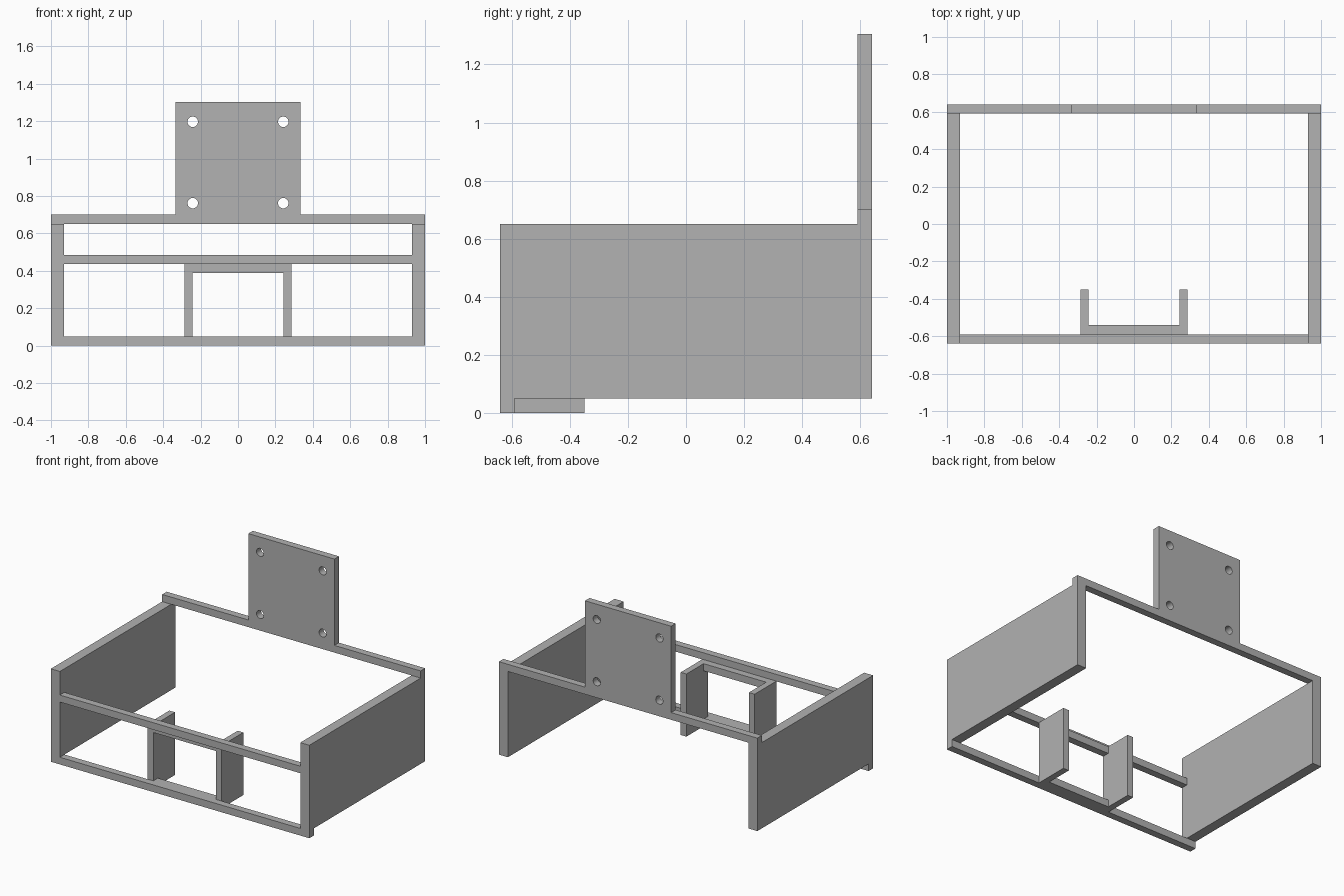
import bpy
import bmesh
from mathutils import Matrix, Vector

cube = bpy.data.objects.get("Cube")
if cube:
    bpy.data.objects.remove(cube, do_unlink=True)

grey = bpy.data.materials.new("plain_grey")
grey.use_nodes = True
colour = (0.445, 0.445, 0.445, 1)
grey.diffuse_color = colour
grey.node_tree.nodes["Principled BSDF"].inputs["Base Color"].default_value = colour

# Shared dimensions
T = 0.05                    # board thickness
FRONT, BACK = -0.64, 0.64   # outer faces in y
WALL_IN = 0.93              # inner face of the side walls
WALL_TOP = 0.65
ARM_IN, ARM_OUT = 0.242, 0.286
BRACKET_TOP = 0.438


def add_object(name, bm):
    bmesh.ops.recalc_face_normals(bm, faces=bm.faces)
    mesh = bpy.data.meshes.new(name)
    bm.to_mesh(mesh)
    bm.free()
    mesh.materials.append(grey)
    obj = bpy.data.objects.new(name, mesh)
    bpy.context.collection.objects.link(obj)
    return obj


def box(name, x, y, z):
    low, high = Vector((x[0], y[0], z[0])), Vector((x[1], y[1], z[1]))
    bm = bmesh.new()
    size = Matrix.Diagonal((*(high - low), 1))
    bmesh.ops.create_cube(bm, size=1, matrix=Matrix.Translation((low + high) / 2) @ size)
    return add_object(name, bm)


# Side walls and bracket arms, mirrored about x = 0
for side, s in (("left", 1), ("right", -1)):
    box(f"{side}_wall", sorted((s * WALL_IN, s)), (FRONT, BACK), (T, WALL_TOP))
    box(f"{side}_bracket_arm", sorted((s * ARM_IN, s * ARM_OUT)),
        (FRONT + T, -0.35), (0, BRACKET_TOP))

# Front rails
box("bottom_front_rail", (-1, 1), (FRONT, FRONT + T), (0, T))
box("middle_front_rail", (-WALL_IN, WALL_IN), (FRONT, FRONT + T), (0.436, 0.485))

# Bars joining the bracket arms
for name, z in (("bracket_bottom_bar", 0), ("bracket_top_bar", BRACKET_TOP - T)):
    box(name, (-ARM_IN, ARM_IN), (FRONT + T, FRONT + 2 * T), (z, z + T))

# Back rail and mounting plate, one stepped profile extruded in depth
half = [(1, WALL_TOP), (1, WALL_TOP + T), (0.333, WALL_TOP + T), (0.333, 1.304)]
outline = half + [(-x, z) for x, z in reversed(half)]
bm = bmesh.new()
face = bm.faces.new([bm.verts.new((x, BACK - T, z)) for x, z in outline])
grown = bmesh.ops.extrude_face_region(bm, geom=[face])
bmesh.ops.translate(bm, vec=(0, T, 0),
                    verts=[v for v in grown["geom"] if isinstance(v, bmesh.types.BMVert)])
plate = add_object("back_mounting_plate", bm)

# Four screw holes
bm = bmesh.new()
for x in (-0.242, 0.242):
    for z in (0.762, 1.197):
        place = Matrix.Translation((x, BACK - T / 2, z)) @ Matrix.Rotation(1.5707963, 4, 'X')
        bmesh.ops.create_cone(bm, cap_ends=True, segments=32, radius1=0.028,
                              radius2=0.028, depth=4 * T, matrix=place)
cutter = add_object("screw_hole_cutter", bm)
cutter.hide_render = True
cut = plate.modifiers.new("screw_holes", 'BOOLEAN')
cut.operation = 'DIFFERENCE'
cut.solver = 'EXACT'
cut.object = cutter
bpy.context.view_layer.objects.active = plate
plate.select_set(True)
bpy.ops.object.modifier_apply(modifier=cut.name)
bpy.data.objects.remove(cutter, do_unlink=True)
bpy.ops.object.shade_smooth_by_angle()
